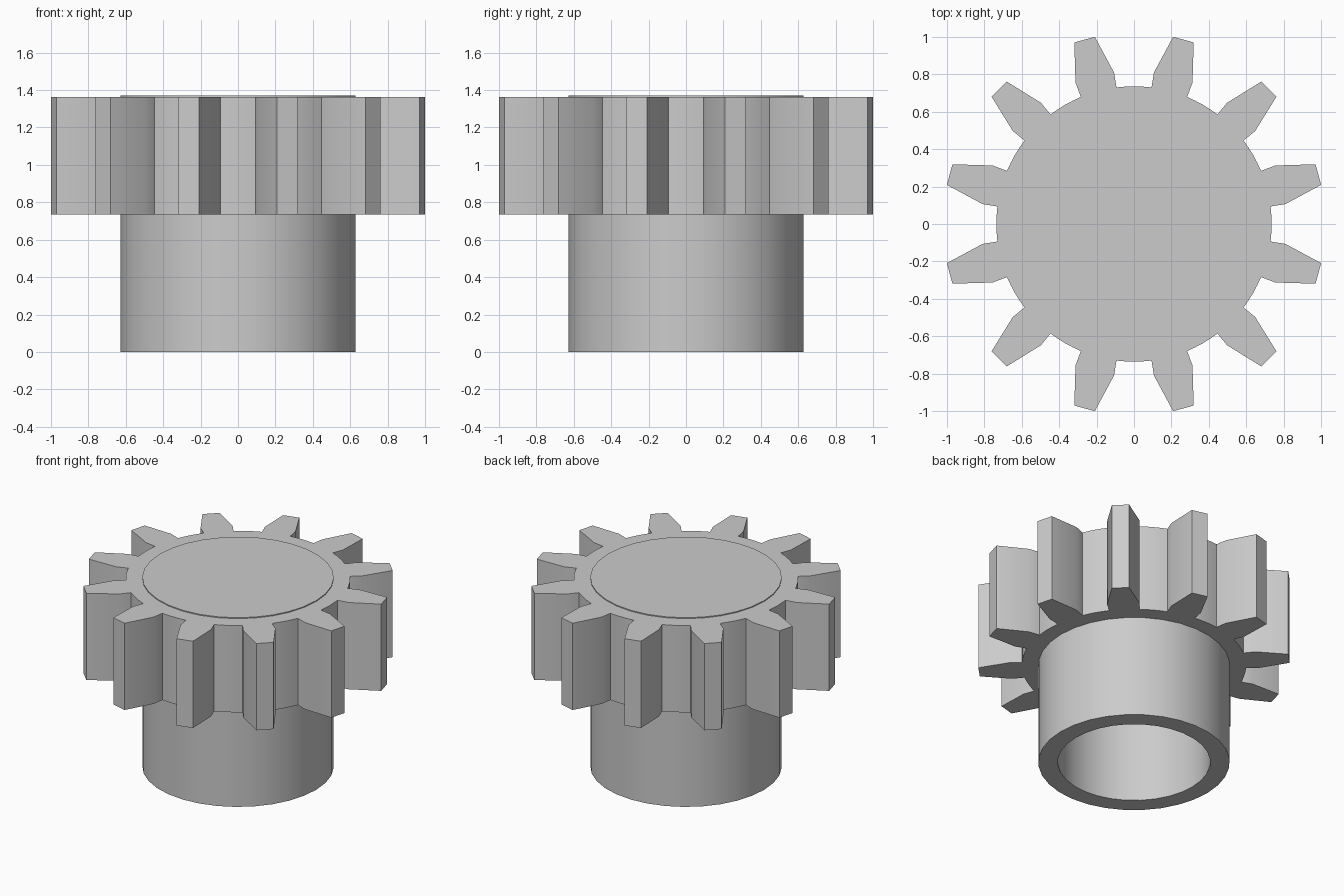
import bpy
import bmesh
from math import cos, sin, radians, tau

cube = bpy.data.objects.get("Cube")
if cube:
    bpy.data.objects.remove(cube, do_unlink=True)

# Single plain grey for the whole piece
GREY = (0.6, 0.6, 0.6, 1.0)
grey = bpy.data.materials.new("plain_grey")
grey.use_nodes = True
grey.diffuse_color = GREY
grey.node_tree.nodes["Principled BSDF"].inputs["Base Color"].default_value = GREY


def ring(bm, polar, z):
    """Loop of vertices from (radius, angle) pairs at one height."""
    return [bm.verts.new((r * cos(a), r * sin(a), z)) for r, a in polar]


def bridge(bm, low, high):
    """Join two loops of equal length with quads."""
    n = len(low)
    for i in range(n):
        j = (i + 1) % n
        bm.faces.new((low[i], low[j], high[j], high[i]))


def finish(bm, name):
    """Turn the bmesh into a smooth object with sharp corners."""
    bmesh.ops.recalc_face_normals(bm, faces=bm.faces)
    mesh = bpy.data.meshes.new(name)
    bm.to_mesh(mesh)
    bm.free()
    mesh.materials.append(grey)
    obj = bpy.data.objects.new(name, mesh)
    bpy.context.collection.objects.link(obj)
    bpy.ops.object.select_all(action="DESELECT")
    obj.select_set(True)
    bpy.context.view_layer.objects.active = obj
    bpy.ops.object.shade_smooth_by_angle(angle=radians(30))
    return obj


# Hub: a cup, open at the bottom and closed at the top
SIDES = 32
bm = bmesh.new()
profile = [(0.5, 1.24), (0.5, 0), (0.628, 0), (0.628, 1.37)]
loops = [ring(bm, [(r, tau * i / SIDES) for i in range(SIDES)], z) for r, z in profile]
for a, b in zip(loops, loops[1:]):
    bridge(bm, a, b)
bm.faces.new(loops[0])
bm.faces.new(loops[-1])
finish(bm, "hub")

# Toothed ring: tooth flanks, tip and rounded root, repeated around the hub
TEETH = 12
ROOT, FLANK, TIP, INNER = 0.736, 0.817, 1.022, 0.6
tooth = [(ROOT, -7.7), (FLANK, -7.5), (TIP, -3.2), (TIP, 3.2), (FLANK, 7.5), (ROOT, 7.7),
         (ROOT, 11.4), (ROOT, 15), (ROOT, 18.6)]
outline = [(r, radians(a + 15 + 30 * k)) for k in range(TEETH) for r, a in tooth]
bore = [(INNER, a) for r, a in outline]

bm = bmesh.new()
loops = [ring(bm, bore, 0.735), ring(bm, outline, 0.735),
         ring(bm, outline, 1.363), ring(bm, bore, 1.363)]
for a, b in zip(loops, loops[1:] + loops[:1]):
    bridge(bm, a, b)
finish(bm, "toothed_ring")
